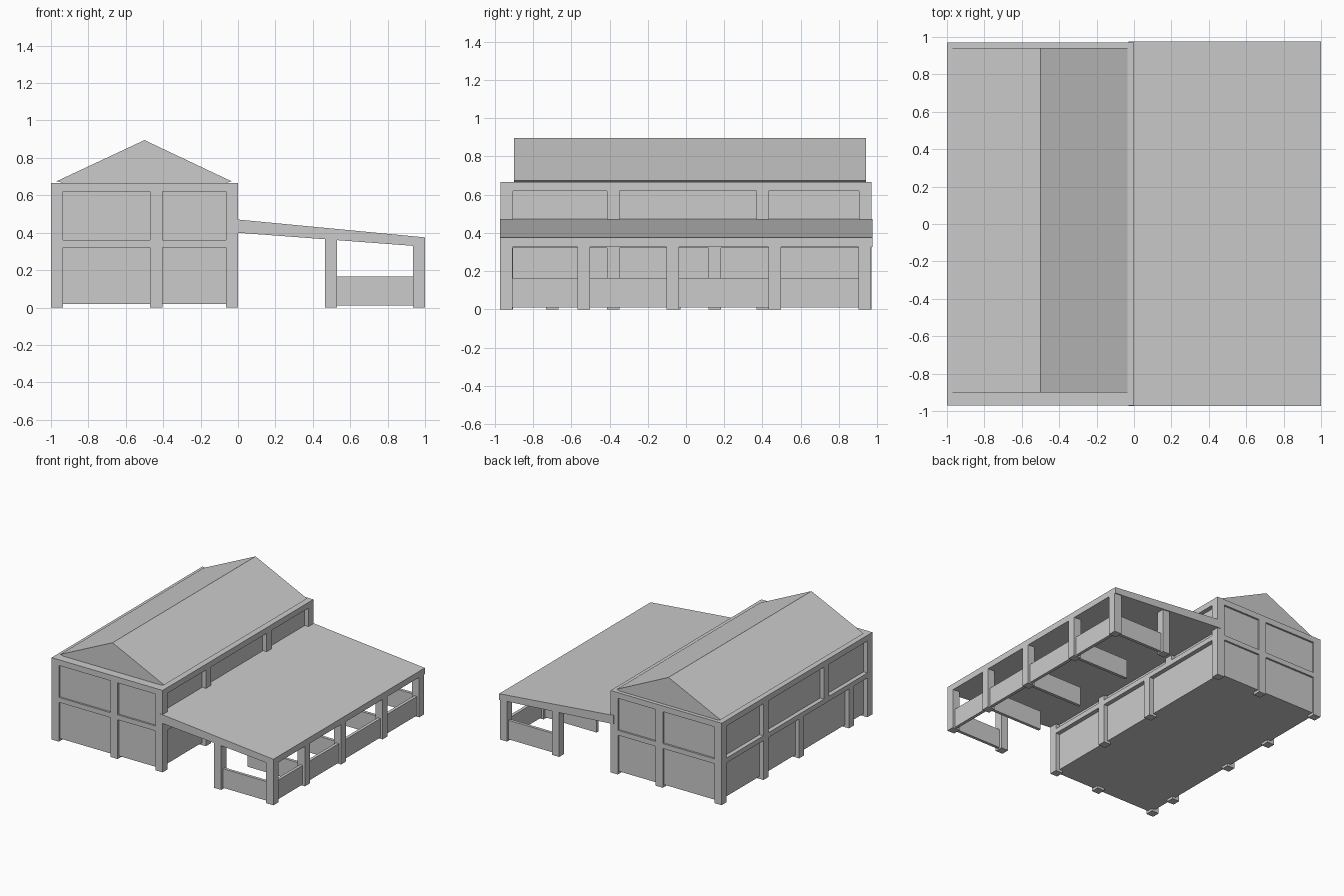
import bpy

cube = bpy.data.objects.get("Cube")
if cube:
    bpy.data.objects.remove(cube)

grey = bpy.data.materials.new("plain_grey")
grey.use_nodes = True
COLOUR = (0.6, 0.6, 0.6, 1)
grey.diffuse_color = COLOUR
grey.node_tree.nodes["Principled BSDF"].inputs["Base Color"].default_value = COLOUR


def add_mesh(name, verts, faces):
    mesh = bpy.data.meshes.new(name)
    mesh.from_pydata(verts, [], faces)
    mesh.materials.append(grey)
    obj = bpy.data.objects.new(name, mesh)
    bpy.context.collection.objects.link(obj)
    return obj


def prism(name, profile, y0, y1):
    """Extrude an anticlockwise x-z profile along y."""
    n = len(profile)
    verts = [(x, y, z) for y in (y0, y1) for x, z in profile]
    faces = [list(range(n)), list(range(2 * n - 1, n - 1, -1))]
    faces += [[i, i + n, (i + 1) % n + n, (i + 1) % n] for i in range(n)]
    return add_mesh(name, verts, faces)


def box(name, x0, x1, y0, y1, z0, z1):
    return prism(name, [(x0, z0), (x1, z0), (x1, z1), (x0, z1)], y0, y1)


END = 0.97      # half length of the building
W = 0.065       # column width
FLOOR, MID, UPPER, TOP = 0.02, 0.32, 0.36, 0.667

# Main building: recessed walls and the frame around them
box("building_walls", -0.965, -0.035, -0.955, 0.955, FLOOR, 0.65)
box("top_slab", -1, 0, -END, END, 0.62, TOP)
for side, x in (("left", -W), ("right", -1)):
    box(side + "_floor_beam", x, x + W, -END, END, MID, UPPER)
for side, y in (("front", -END), ("back", END - W)):
    box(side + "_floor_beam", -1, 0, y, y + W, MID, UPPER)
    for place, x in (("right", -1), ("middle", -0.47), ("left", -W)):
        box(f"{side}_{place}_column", x, x + W, y, y + W, 0, TOP)

# Side columns differ between the two storeys
for x, lower in ((-W, (-0.38, 0.15)), (-1, (-0.70, -0.06, 0.40))):
    for y in lower:
        box("lower_side_column", x, x + W, y - W / 2, y + W / 2, 0, MID)
    for y in (-0.38, 0.40):
        box("upper_side_column", x, x + W, y - W / 2, y + W / 2, UPPER, TOP)

# Gabled roof with a thin eave
prism("gable_roof", [(-0.94, TOP), (-0.06, TOP), (-0.035, 0.675), (-0.5, 0.895),
                     (-0.97, 0.675)], -0.9, 0.94)

# Sloping canopy
prism("canopy_roof", [(-0.03, 0.402), (1, 0.325), (1, 0.375), (-0.03, 0.473)],
      -0.973, 0.975)

# Canopy posts, with low walls between them
posts = (-0.94, -0.535, -0.07, 0.465, 0.935)
RAIL = 0.165
for y in posts:
    box("outer_post", 1 - W, 1, y - W / 2, y + W / 2, 0, 0.335)
    box("cross_low_wall", 0.47, 0.96, y - 0.012, y + 0.012, 0.01, RAIL)
for y in (posts[0], posts[-1]):
    box("inner_post", 0.465, 0.53, y - W / 2, y + W / 2, 0, 0.365)
for y0, y1 in zip(posts, posts[1:]):
    box("outer_low_wall", 0.955, 0.98, y0, y1, 0.01, RAIL)
